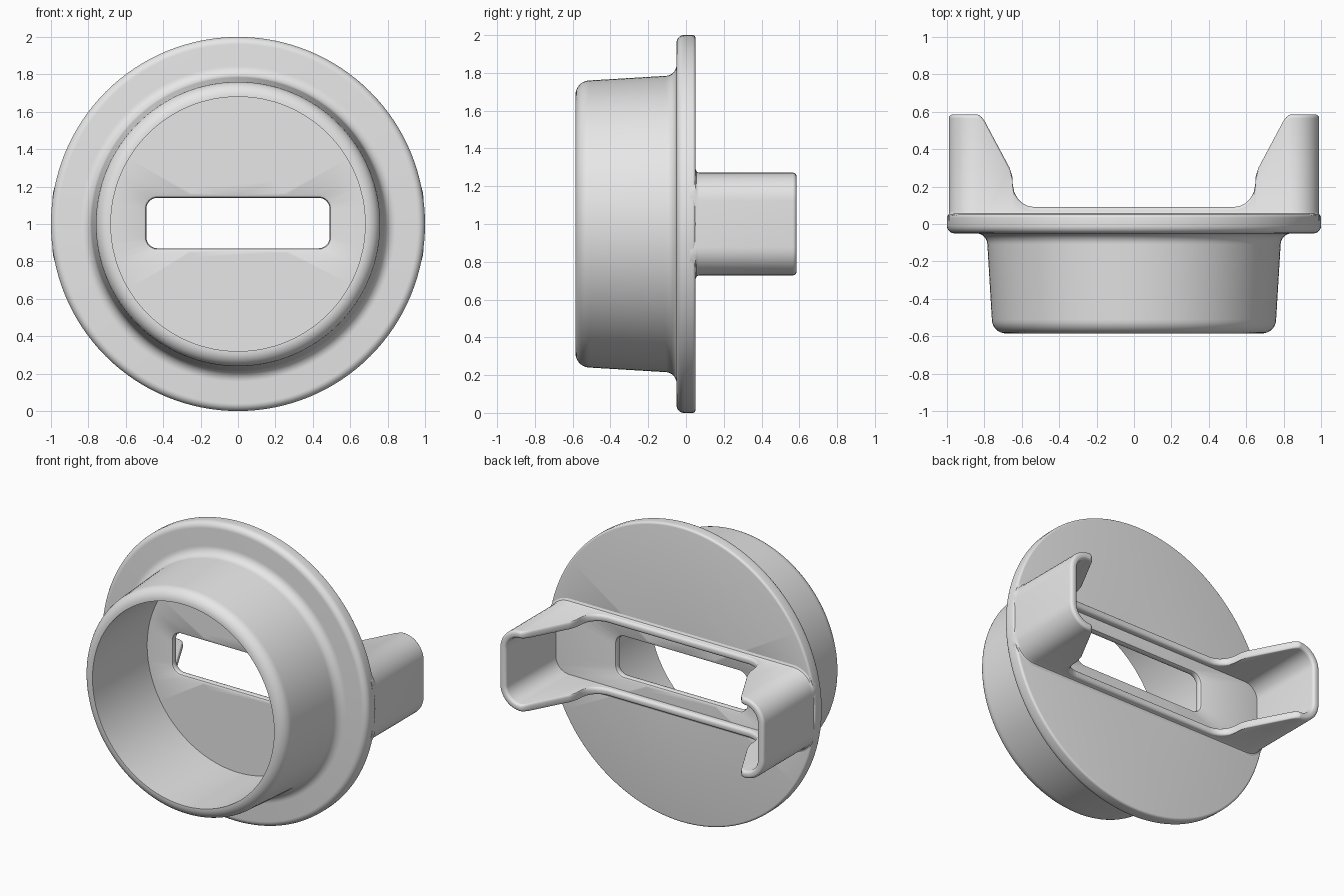
import bpy, bmesh
from math import sin, cos, pi, radians

if "Cube" in bpy.data.objects:
    bpy.data.objects.remove(bpy.data.objects["Cube"])

grey = bpy.data.materials.new("light_grey")
grey.use_nodes = True
COLOUR = (0.8, 0.8, 0.8, 1)
grey.diffuse_color = COLOUR
grey.node_tree.nodes["Principled BSDF"].inputs["Base Color"].default_value = COLOUR

MID = 1.0  # height of the axis


def loft(name, rings, closed=False, cap=False):
    """Skin a list of vertex rings of equal length."""
    bm = bmesh.new()
    vs = [[bm.verts.new(p) for p in ring] for ring in rings]
    n = len(vs[0])
    pairs = list(zip(vs, vs[1:])) + ([(vs[-1], vs[0])] if closed else [])
    for a, b in pairs:
        for i in range(n):
            j = (i + 1) % n
            bm.faces.new((a[i], a[j], b[j], b[i]))
    if cap:
        bm.faces.new(vs[0])
        bm.faces.new(vs[-1])
    bmesh.ops.recalc_face_normals(bm, faces=bm.faces)
    mesh = bpy.data.meshes.new(name)
    bm.to_mesh(mesh)
    bm.free()
    mesh.materials.append(grey)
    obj = bpy.data.objects.new(name, mesh)
    bpy.context.collection.objects.link(obj)
    return obj


def arc(cx, cy, r, start, end, steps=8):
    return [(cx + r * cos(radians(start + (end - start) * i / steps)),
             cy + r * sin(radians(start + (end - start) * i / steps)))
            for i in range(steps + 1)]


def rounded_outline(hx, hz, r, rail):
    """Rounded rectangle as (x, z, normal x, normal z, height) points."""
    top = rail[-1][1]
    quarter = [(x, hz, 0, 1, h) for x, h in rail]
    for c, s in arc(0, 0, 1, 90, 0, 10):
        quarter.append((hx - r + r * c, hz - r + r * s, c, s, top))
    quarter.append((hx, 0, 1, 0, top))

    def flip(points, sx, sz):
        return [(x * sx, z * sz, nx * sx, nz * sz, h) for x, z, nx, nz, h in points]
    back = quarter[::-1]
    return (quarter + flip(back[1:], 1, -1) + flip(quarter[1:], -1, -1)
            + flip(back[1:-1], -1, 1))


def smooth(obj):
    bpy.ops.object.select_all(action='DESELECT')
    obj.select_set(True)
    bpy.context.view_layer.objects.active = obj
    bpy.ops.object.shade_smooth_by_angle(angle=radians(35))


# Flanged cup: (radius, y) profile turned about the front-back axis
profile = [(0.3, 0.0), (0.68, 0.0), (0.68, -0.585)]
profile += arc(0.685, -0.51, 0.075, 270, 360)
profile += [(0.784, -0.11)]
profile += arc(0.844, -0.11, 0.06, 180, 90)
profile += arc(0.96, -0.01, 0.04, 270, 360)
profile += arc(0.985, 0.035, 0.015, 0, 90, 4)
profile += [(0.3, 0.05)]
SEGS = 128
cup = loft("flanged_cup",
           [[(r * cos(2 * pi * i / SEGS), y, MID + r * sin(2 * pi * i / SEGS))
             for i in range(SEGS)] for r, y in profile], cap=True)

# Slot through the floor, flared slightly at both faces
slot = rounded_outline(0.49, 0.135, 0.06, [(0, 0)])
flare = [(0.015, -0.05), (0.015, 0.0), (0.005, 0.005), (0, 0.015),
         (0, 0.035), (0.005, 0.045), (0.015, 0.05), (0.015, 0.1)]
cutter = loft("slot_cutter",
              [[(x + nx * d, y, MID + 0.005 + z + nz * d) for x, z, nx, nz, h in slot]
               for d, y in flare], cap=True)
cutter.hide_render = True
cut = cup.modifiers.new("slot", 'BOOLEAN')
cut.operation = 'DIFFERENCE'
cut.solver = 'EXACT'
cut.object = cutter
bpy.context.view_layer.objects.active = cup
bpy.ops.object.modifier_apply(modifier=cut.name)
bpy.data.objects.remove(cutter)
smooth(cup)

# Rear wall: low rails rising into a tall clip at each end
rail = [(0, 0.09), (0.53, 0.09), (0.565, 0.096), (0.597, 0.112), (0.622, 0.137),
        (0.64, 0.17), (0.648, 0.21), (0.651, 0.255), (0.665, 0.3), (0.785, 0.525),
        (0.8, 0.553), (0.815, 0.572), (0.828, 0.582), (0.836, 0.585)]
wall = rounded_outline(0.99, 0.272, 0.15, rail)
THICK, ROUND = 0.05, 0.02


def wall_section(p):
    """Closed cross-section: base fillet, outer face, rounded top, inner face."""
    x, z, nx, nz, h = p
    foot = 0.02 * abs(nz)
    pts = [(foot, 0.02), (foot, 0.05), (foot * 0.3, 0.056), (0, 0.068)]
    pts += arc(-ROUND, h - ROUND, ROUND, 0, 90, 5)
    pts += arc(ROUND - THICK, h - ROUND, ROUND, 90, 180, 5)
    pts += [(-THICK, 0.02)]
    return [(x + nx * d, y, MID + z + nz * d) for d, y in pts]


rear_wall = loft("rear_clip_wall", [wall_section(p) for p in wall], closed=True)
smooth(rear_wall)
